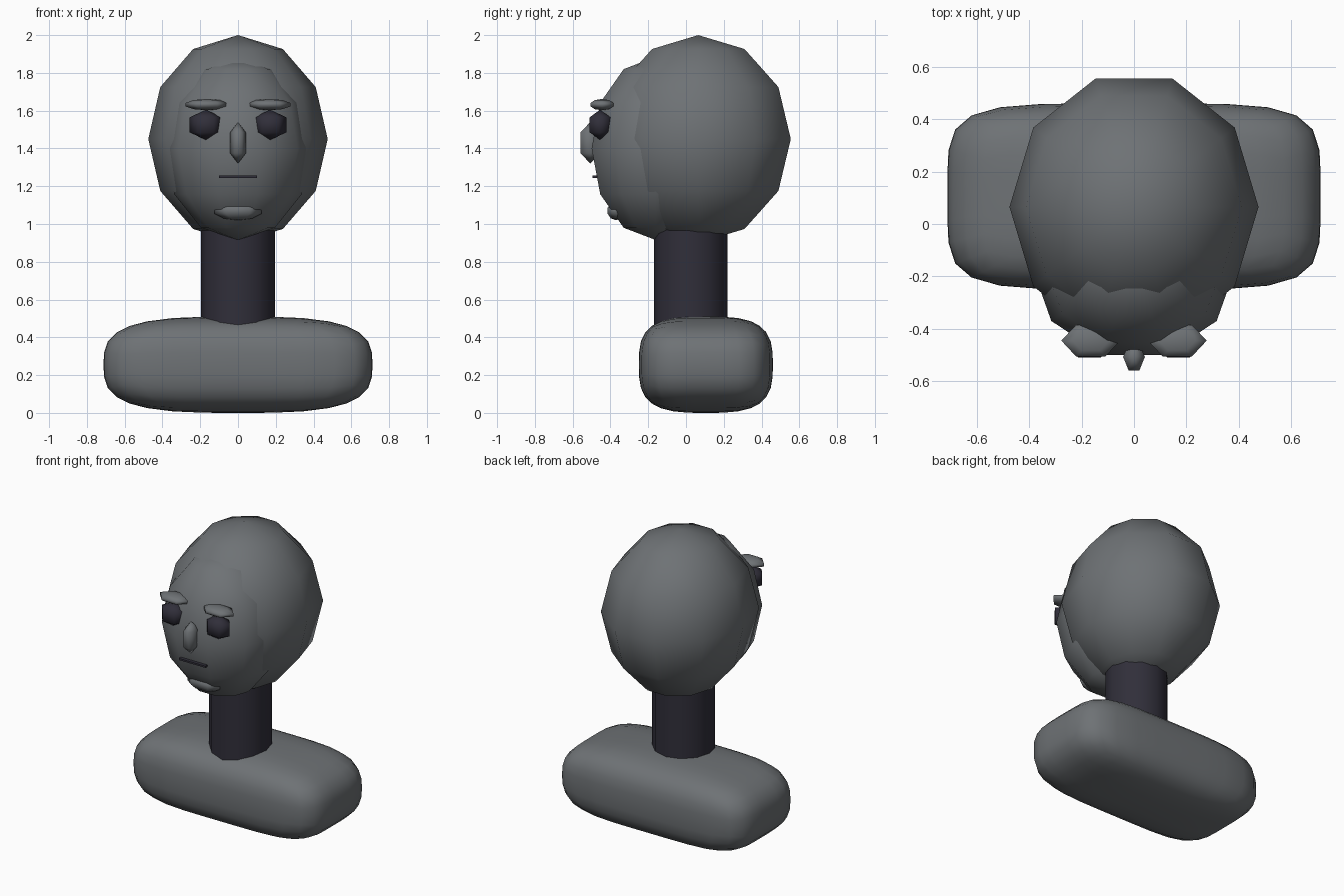
import bpy, bmesh, math
from mathutils import Matrix, Vector

if "Cube" in bpy.data.objects:
    bpy.data.objects.remove(bpy.data.objects["Cube"])


def material(name, rgb):
    m = bpy.data.materials.new(name)
    m.diffuse_color = (*rgb, 1)
    m.use_nodes = True
    m.node_tree.nodes["Principled BSDF"].inputs["Base Color"].default_value = m.diffuse_color
    return m


GREY = material("stone grey", (0.156, 0.168, 0.178))
DARK = material("dark charcoal", (0.030, 0.028, 0.042))


def finish(name, bm, mat, smooth=True):
    bmesh.ops.recalc_face_normals(bm, faces=bm.faces)
    me = bpy.data.meshes.new(name)
    for f in bm.faces:
        f.smooth = smooth
    bm.to_mesh(me)
    bm.free()
    me.materials.append(mat)
    ob = bpy.data.objects.new(name, me)
    bpy.context.collection.objects.link(ob)
    return ob


def ball(name, centre, radii, segs, rings, mat):
    """Low-poly ellipsoid with a vertex column on the x axis."""
    bm = bmesh.new()
    place = (Matrix.Translation(centre) @ Matrix.Diagonal((*radii, 1))
             @ Matrix.Rotation(math.pi / 2, 4, 'Z'))
    bmesh.ops.create_uvsphere(bm, u_segments=segs, v_segments=rings,
                              radius=1, matrix=place)
    return finish(name, bm, mat)


# Shoulders: subdivided cube pushed onto a rounded-box surface
bm = bmesh.new()
bmesh.ops.create_cube(bm, size=2)
bmesh.ops.subdivide_edges(bm, edges=bm.edges[:], cuts=7, use_grid_fill=True)
for v in bm.verts:
    x, y, z = (abs(c) for c in v.co)
    k = ((x**5 + y**5) ** (3.2 / 5) + z**3.2) ** (1 / 3.2)
    p = v.co / k
    v.co = Vector((p.x * 0.712, p.y * 0.355 + 0.105, p.z * 0.255 + 0.255))
finish("shoulders", bm, GREY)

# Neck
bm = bmesh.new()
bmesh.ops.create_cone(bm, cap_ends=True, segments=12, radius1=0.195, radius2=0.195,
                      depth=0.68, matrix=Matrix.Translation((0, 0.025, 0.74)))
neck = finish("neck", bm, DARK)
for f in neck.data.polygons:
    f.use_smooth = abs(f.normal.z) < 0.5

# Skull and face
ball("skull", (0, 0.065, 1.45), (0.475, 0.515, 0.55), 10, 6, GREY)
ball("face", (0, -0.16, 1.40), (0.39, 0.357, 0.485), 10, 6, GREY)
ball("chin", (0, -0.37, 1.07), (0.13, 0.055, 0.05), 6, 5, GREY)
ball("nose", (0, -0.507, 1.43), (0.048, 0.068, 0.11), 6, 3, GREY)

# Eyes and brows, mirrored
for side, s in (("left", 1), ("right", -1)):
    ball(side + "_eye", (s * 0.17, -0.455, 1.525), (0.099, 0.073, 0.08), 6, 3, DARK)
    ball(side + "_brow", (s * 0.165, -0.445, 1.632), (0.118, 0.073, 0.03), 6, 5, GREY)

# Mouth
bm = bmesh.new()
bmesh.ops.create_cube(bm, size=1, matrix=Matrix.Translation((0, -0.478, 1.25))
                      @ Matrix.Diagonal((0.2, 0.034, 0.012, 1)))
finish("mouth", bm, DARK, smooth=False)
